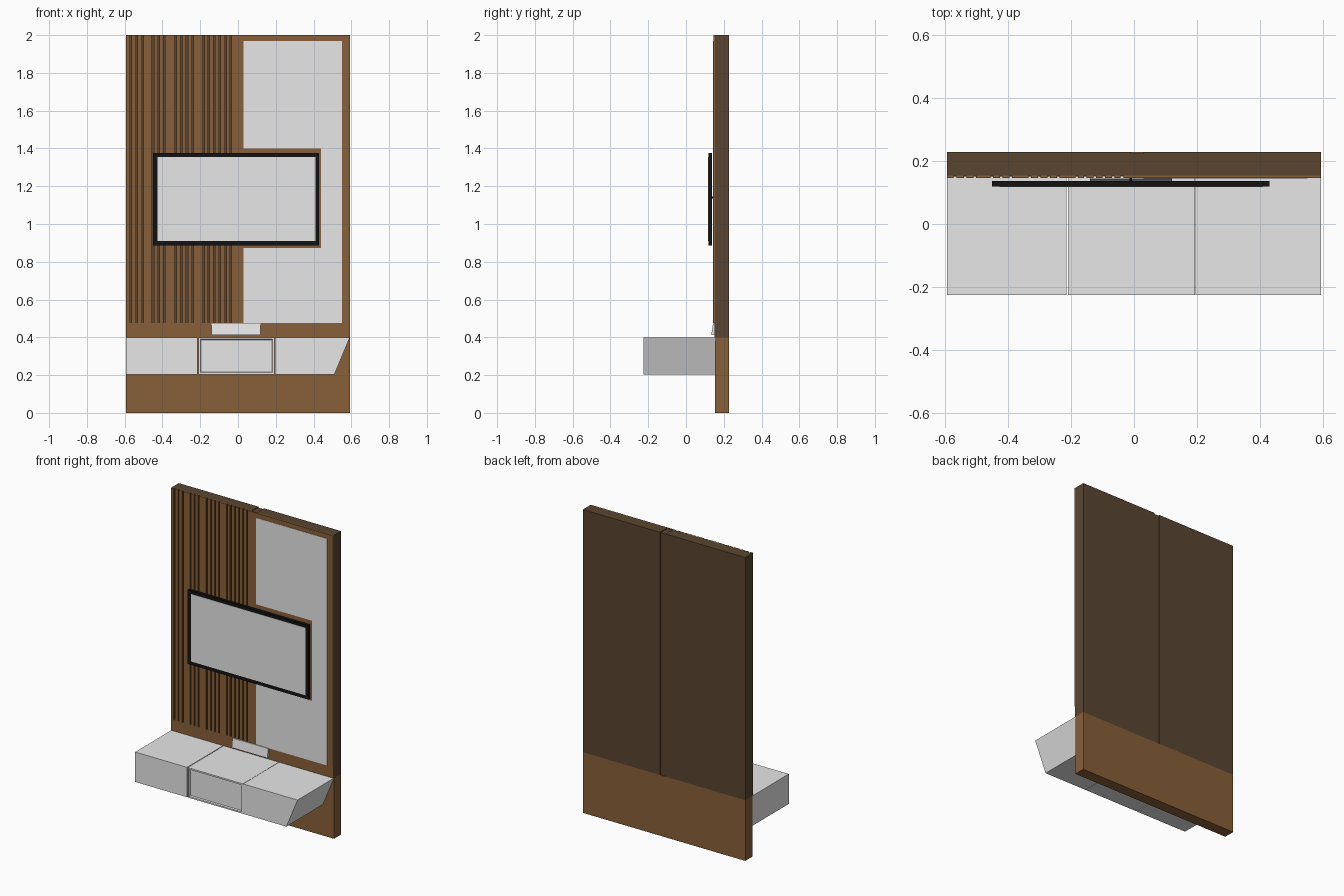
import bpy
import bmesh

old = bpy.data.objects.get("Cube")
if old:
    bpy.data.objects.remove(old, do_unlink=True)


def material(name, color):
    m = bpy.data.materials.new(name)
    m.use_nodes = True
    m.diffuse_color = (*color, 1)
    m.node_tree.nodes["Principled BSDF"].inputs["Base Color"].default_value = (*color, 1)
    return m


WOOD = material("warm wood", (0.245, 0.115, 0.04))
DARK = material("dark wood", (0.10, 0.06, 0.03))
GREY = material("light grey", (0.8, 0.8, 0.8))
BLACK = material("black plastic", (0.006, 0.006, 0.006))


def finish(name, bm, mat):
    bmesh.ops.recalc_face_normals(bm, faces=bm.faces)
    mesh = bpy.data.meshes.new(name)
    bm.to_mesh(mesh)
    bm.free()
    mesh.materials.append(mat)
    obj = bpy.data.objects.new(name, mesh)
    bpy.context.collection.objects.link(obj)
    return obj


def prism(name, outline, y0, y1, mat, inset=None):
    """Extrude an x-z outline from y0 to y1, optionally with a recessed front."""
    bm = bmesh.new()
    front = bm.faces.new([bm.verts.new((x, y0, z)) for x, z in outline])
    back = bmesh.ops.extrude_face_region(bm, geom=[front], use_keep_orig=True)
    for v in back["geom"]:
        if isinstance(v, bmesh.types.BMVert):
            v.co.y = y1
    bmesh.ops.recalc_face_normals(bm, faces=bm.faces)
    if inset:
        border, lip, depth = inset
        bmesh.ops.inset_region(bm, faces=[front], thickness=border)
        bmesh.ops.inset_region(bm, faces=[front], thickness=lip, depth=-depth)
    return finish(name, bm, mat)


def box(name, x0, x1, y0, y1, z0, z1, mat, inset=None):
    return prism(name, [(x0, z0), (x1, z0), (x1, z1), (x0, z1)], y0, y1, mat, inset)


W = 0.592           # half width of the wall
BACK = 0.228        # rear of the wall
CORE = 0.154        # front of the backing boards
FACE = 0.146        # front of the cladding
SHELF_TOP = 0.4
CLAD = 0.475        # bottom of the cladding

# Backing wall with a shallow joint strip behind
box("lower_wall", -W, W, CORE, BACK, 0, SHELF_TOP, WOOD)
box("right_backing", -W, -0.01, CORE, BACK, SHELF_TOP, 2, DARK)
box("left_backing", 0.03, W, CORE, BACK, SHELF_TOP, 2, DARK)
box("joint_strip", -0.01, 0.03, CORE, BACK - 0.004, SHELF_TOP, 1.996, DARK)

# Front cladding: slats with narrow grooves, plain board, and base band
grooves = [-0.567, -0.535, -0.505, -0.45, -0.42, -0.39, -0.33, -0.3, -0.27,
           -0.24, -0.182, -0.155, -0.125, -0.096, -0.066, -0.038]
half = 0.004
left = -W
for g in grooves:
    box("slat", left, g - half, FACE, CORE, CLAD, 2, WOOD)
    left = g + half
box("plain_board", left, W, FACE, CORE, CLAD, 2, WOOD)
box("base_band", -W, W, FACE + 0.004, CORE, SHELF_TOP, CLAD, WOOD)

# Pale panel that wraps around the screen
prism("pale_panel", [(0.03, CLAD), (0.55, CLAD), (0.55, 1.97), (0.03, 1.97),
                     (0.03, 1.4), (0.44, 1.4), (0.44, 0.873), (0.03, 0.873)],
      FACE - 0.002, FACE, GREY)

# Television and its wall bracket
box("tv_frame", -0.45, 0.43, 0.119, 0.137, 0.887, 1.376, BLACK)
box("tv_screen", -0.426, 0.409, 0.117, 0.12, 0.911, 1.356, GREY)
box("tv_bracket", -0.014, -0.006, 0.137, FACE, 1.135, 1.145, BLACK)

# Small wall-mounted box with a chamfered top front edge
receiver = box("small_box", -0.14, 0.12, 0.134, CORE, 0.413, 0.472, GREY)
for v in receiver.data.vertices:
    if v.co.z > 0.45 and v.co.y < 0.14:
        v.co.y += 0.009

# Floating cabinet: right body, drawer with recessed panel, slanted left body
SHELF_FRONT, SHELF_LOW = -0.225, 0.203
box("cabinet_right", -W, -0.214, SHELF_FRONT, CORE, SHELF_LOW, SHELF_TOP, GREY)
box("cabinet_drawer", -0.209, 0.193, SHELF_FRONT, CORE, SHELF_LOW, SHELF_TOP, GREY,
    inset=(0.014, 0.006, 0.008))
prism("cabinet_left", [(0.195, SHELF_LOW), (0.51, SHELF_LOW), (W, SHELF_TOP), (0.195, SHELF_TOP)],
      SHELF_FRONT, CORE, GREY)
